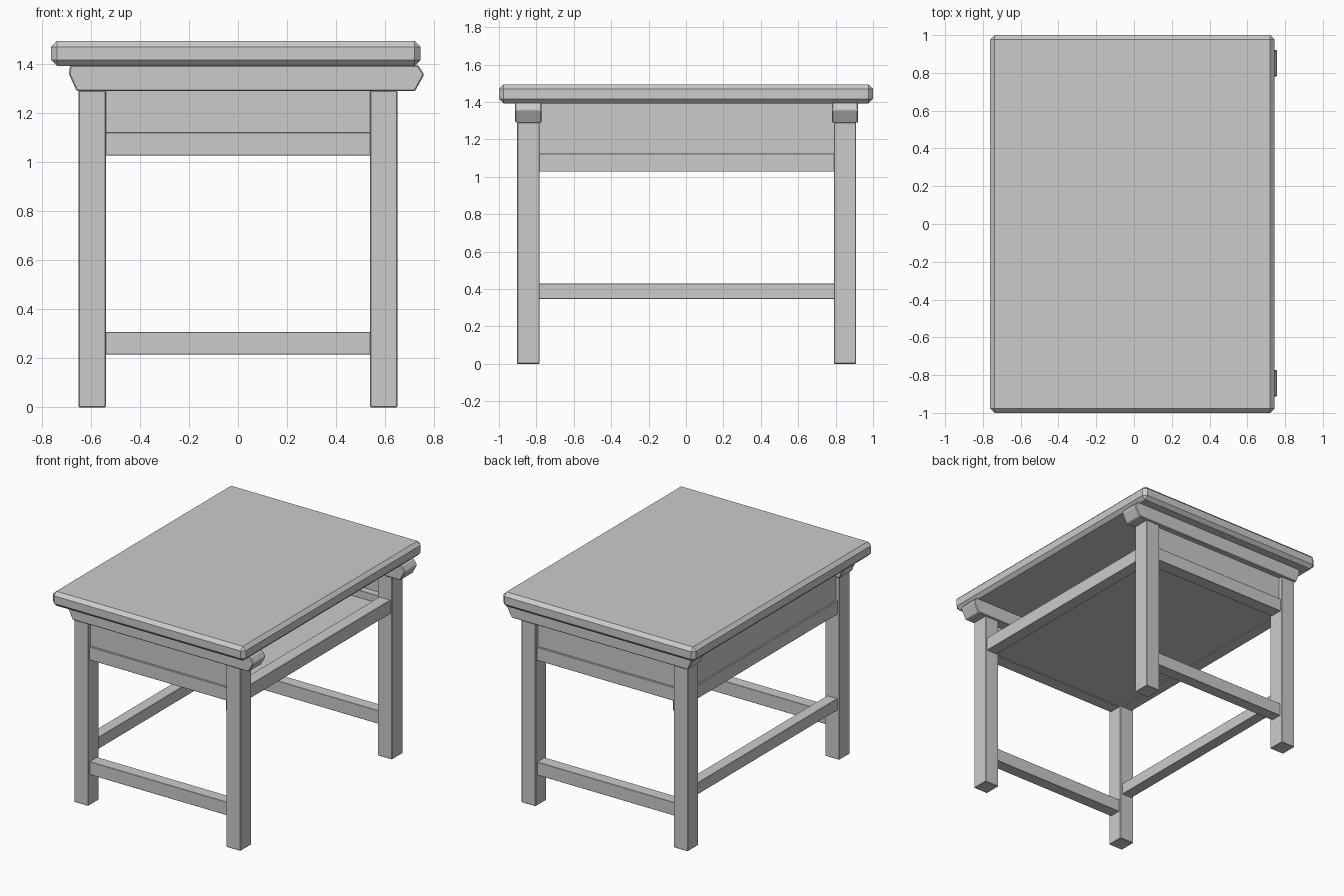
import bpy, bmesh

if "Cube" in bpy.data.objects:
    bpy.data.objects.remove(bpy.data.objects["Cube"])


def finish(obj, bevel):
    if bevel:
        mod = obj.modifiers.new("bevel", 'BEVEL')
        mod.width = bevel
        mod.segments = 1
    return obj


def extrude_profile(name, pts, y0, y1, bevel=0.0):
    """Extrude an x-z outline from y0 to y1."""
    bm = bmesh.new()
    face = bm.faces.new([bm.verts.new((x, y0, z)) for x, z in pts])
    ext = bmesh.ops.extrude_face_region(bm, geom=[face])
    verts = [g for g in ext["geom"] if isinstance(g, bmesh.types.BMVert)]
    bmesh.ops.translate(bm, verts=verts, vec=(0, y1 - y0, 0))
    bmesh.ops.recalc_face_normals(bm, faces=bm.faces)
    mesh = bpy.data.meshes.new(name)
    bm.to_mesh(mesh)
    bm.free()
    obj = bpy.data.objects.new(name, mesh)
    bpy.context.collection.objects.link(obj)
    return finish(obj, bevel)


def box(name, x0, x1, y0, y1, z0, z1, bevel=0.0):
    pts = [(x0, z0), (x1, z0), (x1, z1), (x0, z1)]
    return extrude_profile(name, pts, y0, y1, bevel)


# Table top with chamfered edges
box("table_top", -0.762, 0.745, -1.0, 1.0, 1.393, 1.495, 0.024)

# Bearer outline: upturned pointed end on the right, blunter on the left
bearer = [(-0.658, 1.29), (0.722, 1.29), (0.76, 1.358), (0.735, 1.396),
          (-0.685, 1.396), (-0.69, 1.36)]

for side, s, yc in (("front", -1, -0.843), ("back", 1, 0.85)):
    # Legs
    for hand, xc in (("left", -0.595), ("right", 0.595)):
        box(f"{side}_{hand}_leg", xc - 0.056, xc + 0.056,
            yc - 0.06, yc + 0.06, 0, 1.292, 0.004)
    # Bearer carrying the top
    extrude_profile(f"{side}_bearer", bearer, yc - 0.07, yc + 0.07, 0.005)
    # Upper rail, apron panel and low stretcher
    box(f"{side}_rail", -0.542, 0.542, yc - 0.046, yc + 0.046, 1.028, 1.122, 0.002)
    pc = yc + s * 0.018
    box(f"{side}_apron", -0.542, 0.542, pc - 0.015, pc + 0.015, 1.11, 1.30)
    box(f"{side}_stretcher", -0.542, 0.542, yc - 0.042, yc + 0.042, 0.215, 0.308, 0.002)

# Side rails; only the left side has a panel and a stretcher
for hand, xc in (("left", -0.595), ("right", 0.595)):
    box(f"{hand}_rail", xc - 0.043, xc + 0.043, -0.785, 0.792, 1.028, 1.125, 0.002)
box("left_apron", -0.627, -0.597, -0.785, 0.792, 1.11, 1.396)
box("left_stretcher", -0.635, -0.555, -0.785, 0.792, 0.348, 0.43, 0.002)

# Shelf board inside the rails
box("shelf", -0.56, 0.56, -0.81, 0.815, 1.034, 1.07)
